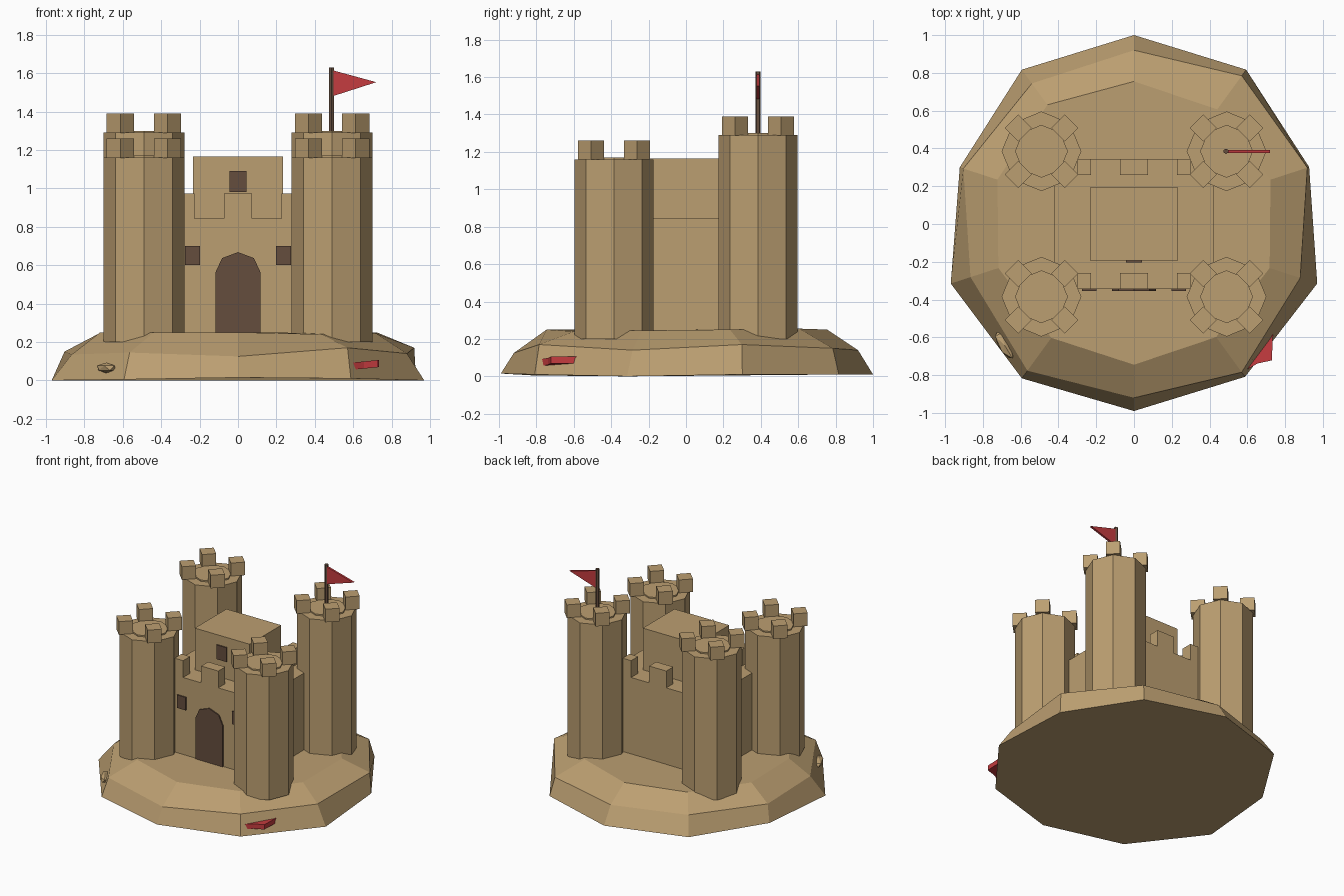
import bpy, bmesh
from math import sin, cos, pi, radians
from mathutils import Matrix, Vector

old = bpy.data.objects.get("Cube")
if old:
    bpy.data.objects.remove(old)


def material(name, rgb):
    mat = bpy.data.materials.new(name)
    mat.use_nodes = True
    mat.diffuse_color = (*rgb, 1)
    mat.node_tree.nodes["Principled BSDF"].inputs["Base Color"].default_value = (*rgb, 1)
    return mat


SAND = material("sand", (0.50, 0.345, 0.165))
BROWN = material("dark_brown", (0.13, 0.075, 0.048))
RED = material("red", (0.56, 0.045, 0.05))


def finish(bm, name, mat):
    bmesh.ops.recalc_face_normals(bm, faces=bm.faces)
    mesh = bpy.data.meshes.new(name)
    bm.to_mesh(mesh)
    bm.free()
    mesh.materials.append(mat)
    obj = bpy.data.objects.new(name, mesh)
    bpy.context.collection.objects.link(obj)
    return obj


def box(name, mat, x, y, z, turn=0):
    """Box from (low, high) ranges, turned about its own centre."""
    bm = bmesh.new()
    mid = Vector([(a + b) / 2 for a, b in (x, y, z)])
    size = [b - a for a, b in (x, y, z)]
    matrix = Matrix.Translation(mid) @ Matrix.Rotation(turn, 4, 'Z') @ Matrix.Diagonal((*size, 1))
    bmesh.ops.create_cube(bm, size=1, matrix=matrix)
    return finish(bm, name, mat)


def column(name, mat, x, y, low, high, radius, sides=8):
    bm = bmesh.new()
    bmesh.ops.create_cone(bm, cap_ends=True, segments=sides, radius1=radius, radius2=radius,
                          depth=high - low, matrix=Matrix.Translation((x, y, (low + high) / 2)))
    return finish(bm, name, mat)


def prism(name, mat, points, offset):
    """Outline swept along an offset."""
    bm = bmesh.new()
    face = bm.faces.new([bm.verts.new(p) for p in points])
    swept = bmesh.ops.extrude_face_region(bm, geom=[face])["geom"]
    moved = [v for v in swept if isinstance(v, bmesh.types.BMVert)]
    bmesh.ops.translate(bm, verts=moved, vec=offset)
    return finish(bm, name, mat)


# Sand mound: three uneven ten-sided rings, clockwise from the back
rings = [
    ((1, 1.01, .975, 1.02, 1, .99, 1.01, 1.02, .97, 1.01),
     (.01, .01, .01, 0, .01, .015, .005, 0, .01, .01)),
    ((.92, .97, .965, .925, .97, .92, .96, .91, .95, .92),
     (.14, .15, .17, .14, .17, .125, .145, .135, .15, .14)),
    ((.755, .75, .76, .755, .74, .745, .745, .755, .76, .78),
     (.25, .255, .25, .245, .24, .25, .25, .25, .245, .25)),
]
bm = bmesh.new()
loops = [[bm.verts.new((r * sin(k * pi / 5), r * cos(k * pi / 5), z))
          for k, (r, z) in enumerate(zip(*ring))] for ring in rings]
for low, high in zip(loops, loops[1:]):
    for k in range(10):
        n = (k + 1) % 10
        bm.faces.new((low[k], low[n], high[n], high[k]))
bm.faces.new(loops[0])
bm.faces.new(loops[-1])
finish(bm, "sand_mound", SAND)

# Four corner towers, the back pair taller
for side, sx in (("right", -1), ("left", 1)):
    for end, sy, top in (("front", -1, 1.16), ("back", 1, 1.29)):
        x, y = sx * 0.49, sy * 0.385
        label = f"{end}_{side}_tower"
        column(label, SAND, x, y, 0.2, top, 0.211)
        column(label + "_floor", SAND, x, y, top - 0.02, top + 0.01, 0.14)
        for k in range(4):
            angle = pi / 4 + k * pi / 2
            mx, my = x + 0.174 * cos(angle), y + 0.174 * sin(angle)
            box(f"{label}_merlon_{k + 1}", SAND, (mx - .05, mx + .05), (my - .05, my + .05),
                (top - 0.001, top + 0.1), pi / 4)

# Walls, keep and wall merlons
box("castle_walls", SAND, (-.423, .423), (-.345, .345), (.2, .843))
box("keep", SAND, (-.234, .234), (-.193, .193), (.8, 1.165))
for end, y in (("front", (-.345, -.26)), ("back", (.26, .345))):
    for place, x in (("right", (-.3, -.227)), ("middle", (-.073, .073)), ("left", (.227, .3))):
        box(f"{end}_wall_merlon_{place}", SAND, x, y, (.842, .973))

# Arched door and windows
arch = [(-.117, .24), (.117, .24), (.117, .563), (.083, .637), (0, .668), (-.083, .637), (-.117, .563)]
prism("door", BROWN, [(x, -.345, z) for x, z in arch], (0, -.0095, 0))
box("keep_window", BROWN, (-.043, .043), (-.2025, -.193), (.98, 1.09))
for side, x in (("right", -.237), ("left", .237)):
    box(f"{side}_wall_window", BROWN, (x - .038, x + .038), (-.3545, -.345), (.6, .7))

# Flag on the back left tower
column("flag_pole", BROWN, .487, .385, 1.29, 1.63, .014, 6)
prism("flag", RED, [(.493, .377, 1.615), (.493, .377, 1.48), (.72, .377, 1.553)], (0, .016, 0))

# Starfish half buried in the mound's front left
outline = [(.59, -.775), (.655, -.738), (.73, -.722), (.735, -.585), (.6, -.6)]
prism("starfish", RED, [(x, y, .055 + .1 * (x - .59)) for x, y in outline], (0, 0, .037))

# Small shell on the mound's front right
bm = bmesh.new()
bmesh.ops.create_icosphere(bm, subdivisions=1, radius=1, matrix=Matrix.Translation((-.685, -.642, .065))
                           @ Matrix.Rotation(radians(-59), 4, 'Z') @ Matrix.Diagonal((.09, .035, .028, 1)))
finish(bm, "shell", SAND)
